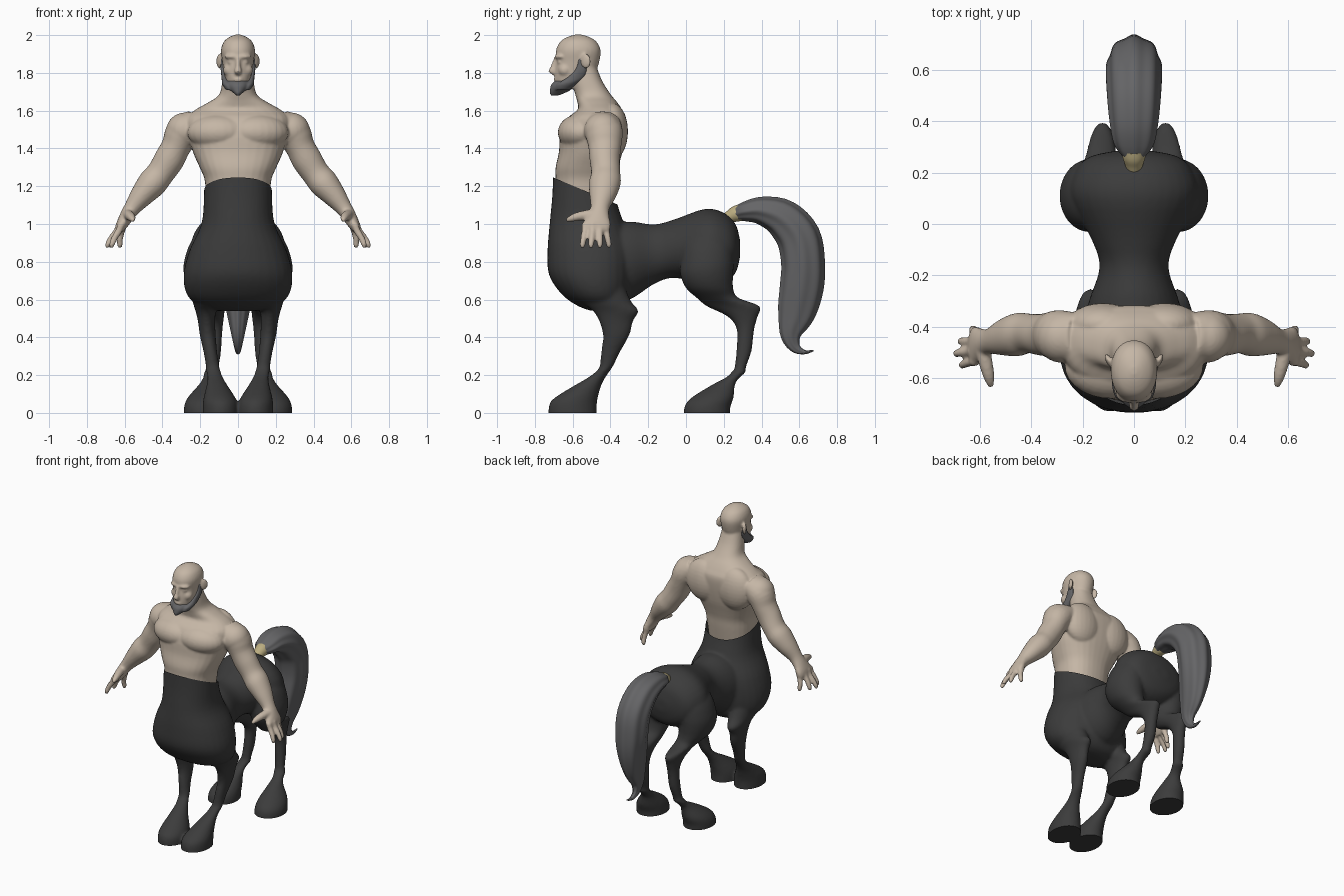
import bpy, bmesh
from math import sin, cos, pi, radians
from mathutils import Vector, Matrix

X, Y, Z = Vector((1, 0, 0)), Vector((0, 1, 0)), Vector((0, 0, 1))


def material(name, rgb):
    m = bpy.data.materials.new(name)
    m.diffuse_color = (*rgb, 1)
    return m


SKIN = material("skin", (0.56, 0.47, 0.38))
COAT = material("dark_coat", (0.045, 0.045, 0.045))
HAIR = material("grey_hair", (0.13, 0.13, 0.135))
CORD = material("cord", (0.5, 0.42, 0.22))


def spline(pts, steps=4):
    """Catmull-Rom through rows of (x, y, z, radius_u, radius_v)."""
    out = []
    for i in range(len(pts) - 1):
        a, b, c, d = (pts[max(i - 1, 0)], pts[i], pts[i + 1], pts[min(i + 2, len(pts) - 1)])
        for k in range(steps):
            t = k / steps
            out.append([0.5 * (2 * q + (r - p) * t + (2 * p - 5 * q + 4 * r - s) * t * t
                               + (3 * q - p - 3 * r + s) * t ** 3) for p, q, r, s in zip(a, b, c, d)])
    return out + [list(pts[-1])]


def loft(bm, pts, u=X, n=None, side=1, power=2.0, ripple=0.0, seg=32):
    """Closed skin over elliptical rings; rings face n, or follow the path."""
    rows = spline(pts)
    cen = [Vector((r[0] * side, r[1], r[2])) for r in rows]
    rings = []
    for i, r in enumerate(rows):
        t = n or (cen[min(i + 1, len(cen) - 1)] - cen[max(i - 1, 0)]).normalized()
        v = t.cross(u).normalized()
        ring = []
        for k in range(seg):
            a = 2 * pi * k / seg
            c, s = cos(a), sin(a)
            f = (abs(c) ** power + abs(s) ** power) ** (-1 / power) * (1 + ripple * cos(8 * a))
            ring.append(bm.verts.new(cen[i] + u * (c * f * max(r[3], .003)) + v * (s * f * max(r[4], .003))))
        rings.append(ring)
    for a, b in zip(rings, rings[1:]):
        for k in range(seg):
            j = (k + 1) % seg
            bm.faces.new((a[k], a[j], b[j], b[k]))
    bm.faces.new(rings[0][::-1])
    bm.faces.new(rings[-1])


def blob(bm, loc, size, rot=0.0):
    m = Matrix.Translation(loc) @ Matrix.Rotation(rot, 4, 'Z') @ Matrix.Diagonal((*size, 1))
    bmesh.ops.create_uvsphere(bm, u_segments=24, v_segments=16, radius=1, matrix=m)


def finish(name, bm, mat, voxel=0, smooth=0):
    """Make the object; optionally fuse overlapping parts into one smooth skin."""
    bmesh.ops.recalc_face_normals(bm, faces=bm.faces)
    me = bpy.data.meshes.new(name)
    bm.to_mesh(me)
    bm.free()
    ob = bpy.data.objects.new(name, me)
    bpy.context.collection.objects.link(ob)
    if voxel:
        r = ob.modifiers.new("fuse", 'REMESH')
        r.mode, r.voxel_size = 'VOXEL', voxel
        s = ob.modifiers.new("soften", 'SMOOTH')
        s.factor, s.iterations = 0.5, smooth
        dg = bpy.context.evaluated_depsgraph_get()
        me = bpy.data.meshes.new_from_object(ob.evaluated_get(dg))
        ob.modifiers.clear()
        ob.data = me
    me.materials.clear()
    me.materials.append(mat)
    me.shade_smooth()
    me.set_sharp_from_angle(angle=radians(50))
    return ob


# Horse body: upright chest column, barrel with rump, four legs
bm = bmesh.new()
loft(bm, [(0, -.535, 1.32, .18, .166), (0, -.54, 1.15, .18, .168), (0, -.525, 1.0, .194, .197),
          (0, -.505, .86, .257, .228), (0, -.50, .73, .288, .225), (0, -.475, .625, .27, .18),
          (0, -.45, .565, .20, .12), (0, -.44, .54, .10, .06)], n=Z, power=2.15)
loft(bm, [(0, -.47, .80, .2, .18), (0, -.31, .805, .178, .208), (0, -.17, .84, .134, .158),
          (0, -.06, .87, .165, .155), (0, .10, .88, .245, .20), (0, .20, .875, .23, .185),
          (0, .262, .87, .17, .13), (0, .287, .87, .05, .04)], n=Y)
for s in (1, -1):
    # front leg, hoof sole runs below the ground and is trimmed later
    loft(bm, [(.16, -.45, .68, .09, .12), (.165, -.42, .59, .075, .13), (.17, -.372, .54, .055, .122),
              (.167, -.37, .49, .046, .092), (.16, -.37, .41, .042, .07), (.146, -.40, .32, .036, .05),
              (.135, -.42, .25, .036, .036), (.13, -.44, .22, .039, .036), (.12, -.475, .185, .042, .047),
              (.11, -.525, .14, .058, .075), (.097, -.585, .075, .086, .117), (.093, -.6, .03, .094, .127),
              (.093, -.6, -.04, .094, .127)], n=Z, side=s)
    # hind leg
    loft(bm, [(.14, .12, .98, .04, .06), (.152, .115, .90, .10, .125), (.168, .112, .80, .118, .14),
              (.171, .11, .73, .115, .14),
              (.16, .125, .66, .10, .125), (.14, .165, .61, .075, .11), (.125, .25, .565, .056, .142),
              (.12, .30, .51, .046, .08), (.12, .315, .44, .038, .046), (.125, .307, .33, .036, .041),
              (.135, .287, .24, .034, .03), (.14, .278, .215, .04, .038), (.15, .245, .185, .037, .038),
              (.16, .20, .15, .047, .06), (.18, .14, .08, .087, .112), (.186, .113, .03, .1, .122),
              (.186, .11, -.04, .1, .122)], n=Z, side=s)
horse = finish("horse_body", bm, COAT, .0105, 7)

# Trim the soles flat and the slanted waistline
bm = bmesh.new()
bm.from_mesh(horse.data)
cut = bmesh.ops.bisect_plane(bm, geom=bm.verts[:] + bm.edges[:] + bm.faces[:], plane_co=(0, 0, 0),
                             plane_no=(0, 0, -1), clear_outer=True)
bmesh.ops.holes_fill(bm, edges=[g for g in cut["geom_cut"] if isinstance(g, bmesh.types.BMEdge)], sides=0)
top = [f for f in bm.faces if all(v.co.z > 1.04 and v.co.y < -.3 for v in f.verts)]
geom = top + list({e for f in top for e in f.edges}) + list({v for f in top for v in f.verts})
bmesh.ops.bisect_plane(bm, geom=geom, plane_co=(0, -.70, 1.245), plane_no=Vector((0, .42, 1)).normalized(),
                       clear_outer=True)
bm.to_mesh(horse.data)
bm.free()
horse.data.shade_smooth()
horse.data.set_sharp_from_angle(angle=radians(50))

# Upper body: torso, neck and head, with face, arms and hands fused on
bm = bmesh.new()
loft(bm, [(0, -.54, 1.07, .16, .14), (0, -.538, 1.17, .17, .153), (0, -.533, 1.24, .178, .157),
          (0, -.525, 1.30, .203, .165),
          (0, -.505, 1.38, .238, .168), (0, -.492, 1.48, .265, .172), (0, -.472, 1.56, .27, .155),
          (0, -.456, 1.605, .225, .118), (0, -.47, 1.645, .155, .105), (0, -.492, 1.685, .10, .094),
          (0, -.525, 1.76, .082, .08), (0, -.55, 1.85, .07, .07)], n=Z, power=2.35)
loft(bm, [(0, -.62, 1.715, .045, .065), (0, -.60, 1.76, .066, .094), (0, -.585, 1.81, .076, .109),
          (0, -.573, 1.86, .083, .114), (0, -.57, 1.92, .09, .118), (0, -.57, 1.965, .075, .096),
          (0, -.57, 1.99, .045, .058), (0, -.57, 2.003, .012, .015)], n=Z, power=2.15)
loft(bm, [(0, -.685, 1.885, .012, .012), (0, -.695, 1.84, .013, .02), (0, -.708, 1.808, .02, .02),
          (0, -.695, 1.79, .014, .012)], n=Z)
blob(bm, (0, -.688, 1.765), (.028, .014, .010))
for s in (1, -1):
    blob(bm, (.036 * s, -.672, 1.886), (.04, .022, .011), .35 * s)      # brow
    blob(bm, (.036 * s, -.667, 1.858), (.02, .016, .011))               # eye
    blob(bm, (.045 * s, -.64, 1.815), (.034, .036, .035))               # cheek
    blob(bm, (.098 * s, -.53, 1.862), (.012, .03, .04), -.45 * s)       # ear
    blob(bm, (.105 * s, -.565, 1.485), (.165, .113, .095), .12 * s)     # chest muscle
    blob(bm, (.12 * s, -.39, 1.49), (.14, .083, .15))                   # shoulder blade
    blob(bm, (.28 * s, -.44, 1.495), (.10, .10, .095))                  # shoulder
    loft(bm, [(.22, -.44, 1.53, .095, .078), (.29, -.435, 1.485, .10, .092), (.328, -.43, 1.41, .087, .078),
              (.365, -.43, 1.34, .08, .08), (.41, -.425, 1.27, .077, .074), (.455, -.43, 1.215, .084, .077),
              (.51, -.44, 1.15, .07, .062), (.56, -.455, 1.085, .05, .044), (.59, -.465, 1.04, .058, .037),
              (.615, -.475, .995, .077, .03), (.628, -.477, .965, .07, .02)], u=Y, side=s)
    for i, (bx, by, tx, ty) in enumerate(((.63, -.535, .668, -.548), (.64, -.495, .69, -.503),
                                          (.635, -.457, .672, -.456), (.615, -.422, .625, -.408))):  # fingers
        loft(bm, [(bx - .012, by, 1.0, .019, .019), (bx, by, .965, .018, .018),
                  ((bx + tx) / 2 + .005, (by + ty) / 2, .925, .017, .017),
                  (tx, ty, .89, .015, .015), (tx + .002, ty, .872, .008, .008)], u=Y, side=s, seg=14)
    loft(bm, [(.59, -.48, 1.05, .03, .03), (.575, -.545, 1.045, .026, .027), (.562, -.60, 1.033, .021, .021),
              (.556, -.636, 1.02, .009, .009)], u=Z, side=s, seg=14)    # thumb
finish("upper_body", bm, SKIN, .0075, 5)

# Beard: sideburns, jaw and pointed chin
bm = bmesh.new()
for s in (1, -1):
    loft(bm, [(.082, -.55, 1.885, .008, .018), (.08, -.555, 1.82, .012, .03), (.07, -.585, 1.775, .017, .045),
              (.056, -.63, 1.742, .028, .052), (.035, -.655, 1.71, .03, .04)], n=Z, side=s)
loft(bm, [(0, -.65, 1.758, .05, .045), (0, -.655, 1.735, .056, .06), (0, -.665, 1.71, .043, .055),
          (0, -.685, 1.69, .02, .036), (0, -.695, 1.68, .01, .02)], n=Z)
finish("beard", bm, HAIR, .006, 4)

# Tail with cord
bm = bmesh.new()
loft(bm, [(0, .26, 1.05, .04, .035), (0, .31, 1.065, .075, .05), (0, .40, 1.07, .092, .073),
          (0, .51, 1.03, .102, .10), (0, .595, .93, .106, .113), (0, .62, .79, .102, .112),
          (0, .612, .66, .085, .112), (0, .585, .53, .058, .097), (0, .555, .42, .035, .057),
          (0, .575, .35, .02, .03), (0, .625, .322, .012, .012), (0, .675, .33, .004, .004)],
     ripple=.035, seg=64)
finish("tail", bm, HAIR)

bm = bmesh.new()
loft(bm, [(0, .215, 1.03, .03, .03), (0, .235, 1.04, .036, .034), (0, .26, 1.052, .044, .042),
          (0, .285, 1.06, .046, .044)])
finish("tail_cord", bm, CORD)
